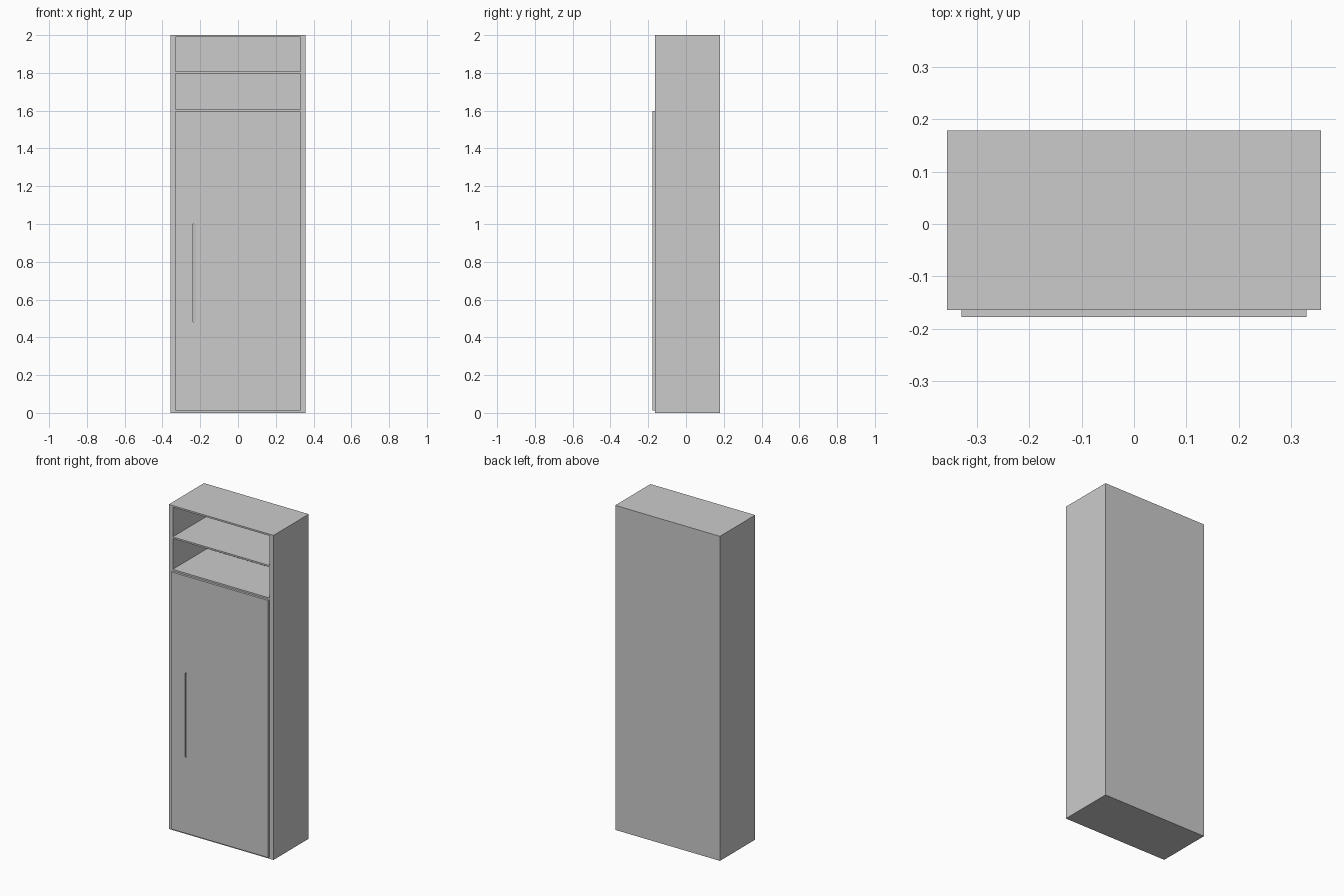
import bpy
import bmesh

if "Cube" in bpy.data.objects:
    bpy.data.objects.remove(bpy.data.objects["Cube"])

W, WALL = 0.357, 0.027              # half width, side wall thickness
FRONT, BACK, HEIGHT = -0.164, 0.179, 2.0
INNER = W - WALL
BOARD = 0.01


def new_object(name, bm):
    bmesh.ops.recalc_face_normals(bm, faces=bm.faces)
    mesh = bpy.data.meshes.new(name)
    bm.to_mesh(mesh)
    bm.free()
    obj = bpy.data.objects.new(name, mesh)
    bpy.context.collection.objects.link(obj)
    return obj


def box(name, lo, hi):
    bm = bmesh.new()
    bmesh.ops.create_cube(bm, size=1)
    for v in bm.verts:
        v.co = [lo[i] + (v.co[i] + 0.5) * (hi[i] - lo[i]) for i in range(3)]
    return new_object(name, bm)


def cut(target, cutter):
    mod = target.modifiers.new("cut", 'BOOLEAN')
    mod.operation = 'DIFFERENCE'
    mod.solver = 'EXACT'
    mod.object = cutter
    cutter.hide_render = True
    cutter.hide_viewport = True


# Carcass hollowed into a cupboard and two open compartments
carcass = box("carcass", (-W, FRONT, 0), (W, BACK, HEIGHT))
bays = [(0.012, 1.597), (1.607, 1.797), (1.807, 1.99)]
for i, (z0, z1) in enumerate(bays):
    cut(carcass, box(f"bay_cutter_{i}", (-INNER, FRONT - 0.1, z0),
                     (INNER, BACK - BOARD, z1)))

# Door standing slightly proud of the carcass
DOOR_FRONT = -0.178
door = box("door", (-INNER, DOOR_FRONT, 0.012), (INNER, FRONT + 0.004, 1.597))

# Wedge-shaped finger groove used as the door pull
bm = bmesh.new()
profile = [(-0.237, DOOR_FRONT - 0.005), (-0.237, DOOR_FRONT + 0.01),
           (-0.222, DOOR_FRONT), (-0.222, DOOR_FRONT - 0.005)]
face = bm.faces.new([bm.verts.new((x, y, 0.48)) for x, y in profile])
top = bmesh.ops.extrude_face_region(bm, geom=[face])["geom"]
bmesh.ops.translate(bm, vec=(0, 0, 0.52),
                    verts=[g for g in top if isinstance(g, bmesh.types.BMVert)])
cut(door, new_object("groove_cutter", bm))
